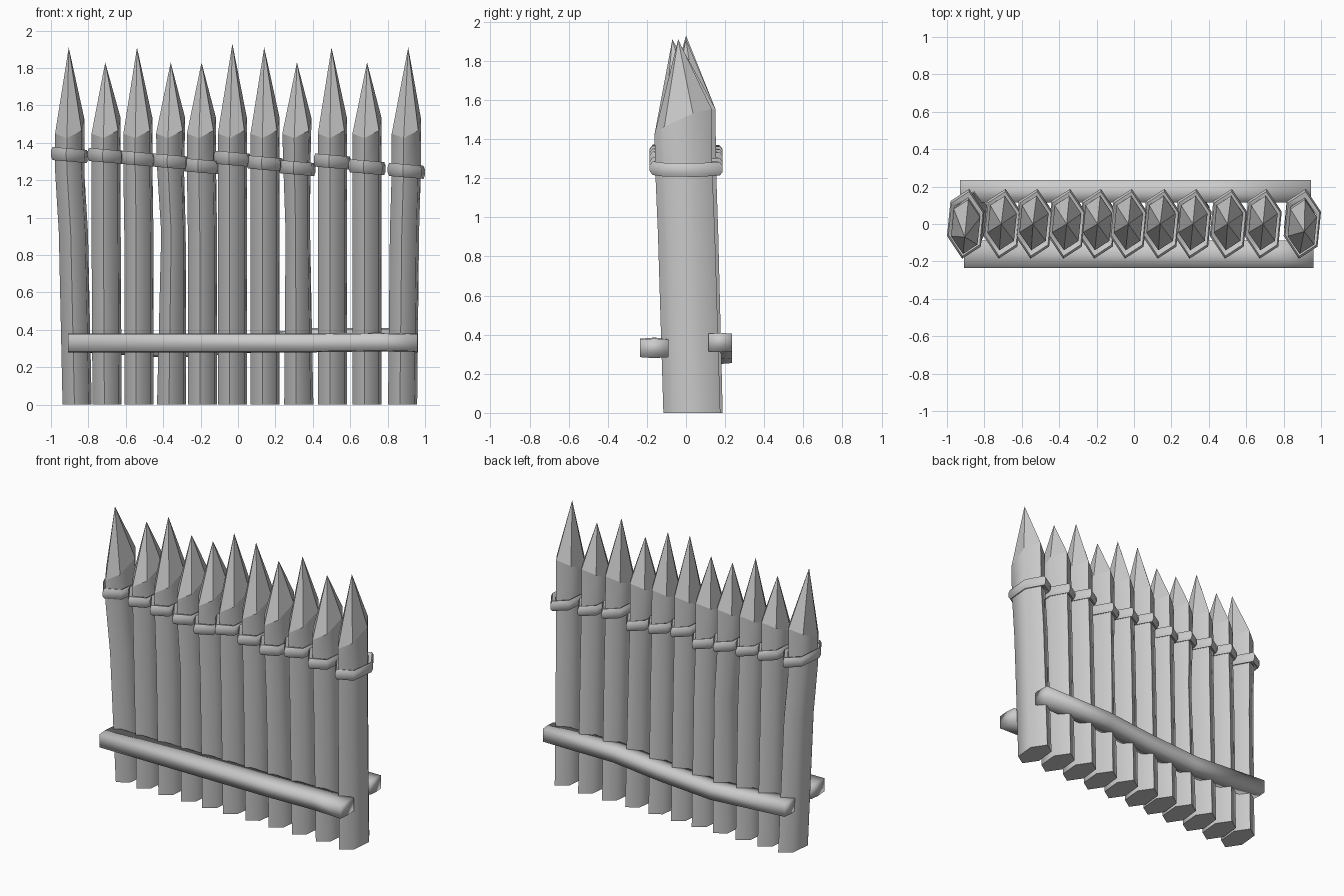
import bpy, bmesh, math
from mathutils import Vector

if "Cube" in bpy.data.objects:
    bpy.data.objects.remove(bpy.data.objects["Cube"])

wood = bpy.data.materials.new("plain grey")
wood.diffuse_color = (0.6, 0.6, 0.6, 1)
wood.use_nodes = True
wood.node_tree.nodes["Principled BSDF"].inputs["Base Color"].default_value = wood.diffuse_color

RX, RY = 0.083, 0.148
HEX = [(RX * math.cos(math.radians(20 + 60 * k)), RY * math.sin(math.radians(20 + 60 * k))) for k in range(6)]


def loft(name, rings, close=False, tip=None, cap_end=True, smooth=40):
    """Skin a list of point rings; close joins last ring to first, tip adds a point."""
    bm = bmesh.new()
    rows = [[bm.verts.new(p) for p in r] for r in rings]
    n = len(rows[0])
    pairs = list(zip(rows, rows[1:]))
    if close:
        pairs.append((rows[-1], rows[0]))
    for a, b in pairs:
        for i in range(n):
            bm.faces.new((a[i], a[(i + 1) % n], b[(i + 1) % n], b[i]))
    if not close:
        bm.faces.new(rows[0][::-1])
        if tip:
            t = bm.verts.new(tip)
            for i in range(n):
                bm.faces.new((rows[-1][i], rows[-1][(i + 1) % n], t))
        elif cap_end:
            bm.faces.new(rows[-1])
    bmesh.ops.recalc_face_normals(bm, faces=bm.faces)
    me = bpy.data.meshes.new(name)
    bm.to_mesh(me)
    bm.free()
    me.materials.append(wood)
    ob = bpy.data.objects.new(name, me)
    bpy.context.collection.objects.link(ob)
    if smooth:
        bpy.ops.object.select_all(action='DESELECT')
        ob.select_set(True)
        bpy.context.view_layer.objects.active = ob
        bpy.ops.object.shade_smooth_by_angle(angle=math.radians(smooth))
    return ob


# bottom x, middle x, top x, tip x, tip y, tip z, rope z
POSTS = [
    (-0.86, -0.88, -0.90, -0.905, -0.07, 1.91, 1.335),
    (-0.70, -0.705, -0.705, -0.71, 0.0, 1.83, 1.33),
    (-0.53, -0.53, -0.535, -0.54, 0.0, 1.91, 1.315),
    (-0.355, -0.345, -0.36, -0.36, 0.0, 1.83, 1.30),
    (-0.19, -0.19, -0.195, -0.195, 0.0, 1.83, 1.275),
    (-0.03, -0.03, -0.03, -0.03, 0.0, 1.93, 1.315),
    (0.145, 0.145, 0.145, 0.14, 0.0, 1.91, 1.29),
    (0.325, 0.32, 0.315, 0.315, 0.0, 1.83, 1.265),
    (0.505, 0.505, 0.505, 0.50, 0.0, 1.91, 1.30),
    (0.69, 0.69, 0.69, 0.69, 0.0, 1.83, 1.27),
    (0.88, 0.89, 0.90, 0.91, -0.04, 1.91, 1.25),
]
ROPE = [(0.95, 0.026), (1.18, 0.035), (1.28, 0.015), (1.28, -0.015), (1.18, -0.035), (0.95, -0.026)]

for i, (xb, xm, xt, tx, ty, tz, rz) in enumerate(POSTS, 1):
    yt = -0.015 if i in (1, 11) else 0.005
    yb = 0.03 if i == 11 else 0.042
    thin = 0.84 if i in (4, 8) else 1.0    # two crooked posts narrow in the middle

    # leaning six-sided stake with a slanted sharpened shoulder
    def section(x, y, z, w=1.0):
        return [(x + w * dx, y + dy, z) for dx, dy in HEX]
    shoulder = [(xt + dx, yt + dy, 1.49 + 0.25 * dx + 0.42 * dy) for dx, dy in HEX]
    loft(f"post_{i}", [section(xb, yb, 0),
                       section(xm, yb + (yt - yb) * 0.62, 0.92, thin),
                       section(xt, yt + 0.003, 1.25, 1 - (1 - thin) * 0.5),
                       shoulder], smooth=62)
    # flat faceted point
    loft(f"post_point_{i}", [shoulder], tip=(tx, ty, tz), smooth=0)
    # rope binding around the post
    loft(f"rope_{i}", [[(xt + s * dx, 0.001 + s * dy, rz + dz - 0.1 * dx) for s, dz in ROPE]
                       for dx, dy in HEX], close=True, smooth=65)

# horizontal rails, slightly crooked
RAIL = [(-1, -0.9), (0, -1), (1, -0.9), (1, 0.9), (0, 1), (-1, 0.9)]


def rail(name, path, y, ry, rz):
    loft(name, [[(x, y + a * ry, z + b * rz) for a, b in RAIL] for x, z in path], smooth=95)


rail("front_rail", [(-0.91, 0.33), (0.4, 0.33), (0.75, 0.335), (0.96, 0.33)], -0.162, 0.073, 0.05)
rail("back_rail", [(-0.93, 0.335), (-0.35, 0.30), (0.05, 0.325), (0.4, 0.36), (0.945, 0.36)], 0.175, 0.06, 0.05)
